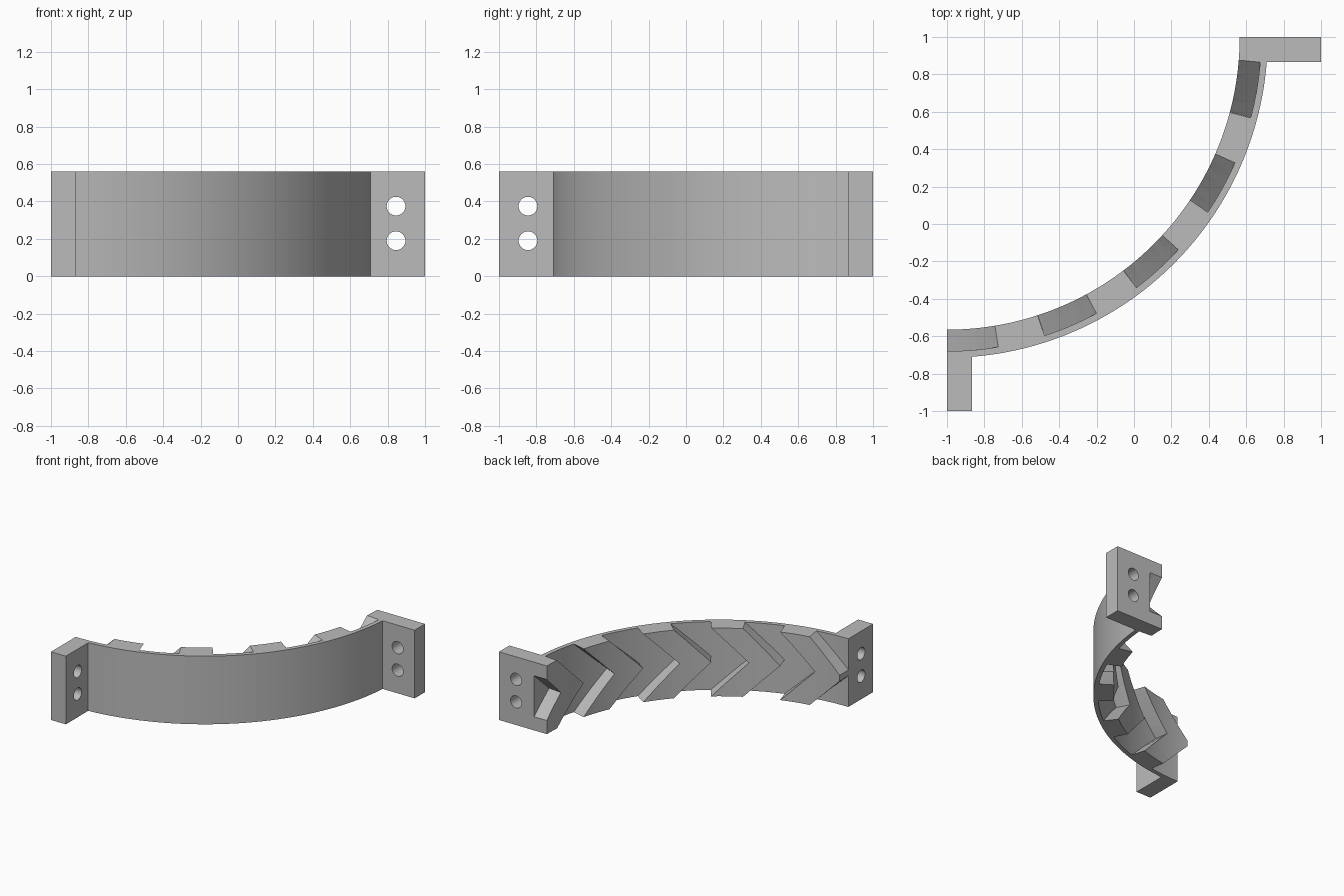
import bpy, bmesh, math
from mathutils import Matrix, Vector

if "Cube" in bpy.data.objects:
    bpy.data.objects.remove(bpy.data.objects["Cube"])

H = 0.56                      # height
R_IN, R_OUT, R_FLOOR = 1.565, 1.715, 1.68
T = 0.135                     # flange thickness
WIDTH, PITCH, START, SHIFT = 10.3, 19.0, -0.9, 10.3   # chevron grooves, degrees

grey = bpy.data.materials.new("plain grey")
grey.diffuse_color = (0.5, 0.5, 0.5, 1)
grey.use_nodes = True
grey.node_tree.nodes["Principled BSDF"].inputs["Base Color"].default_value = grey.diffuse_color


def polar(r, deg, z=0.0):
    """Point around the arc centre (-1, 1); 0 degrees is -y, 90 is +x."""
    a = math.radians(deg)
    return Vector((-1 + r * math.sin(a), 1 - r * math.cos(a), z))


def make_object(name, bm):
    bmesh.ops.recalc_face_normals(bm, faces=bm.faces)
    mesh = bpy.data.meshes.new(name)
    bm.to_mesh(mesh)
    bm.free()
    mesh.materials.append(grey)
    ob = bpy.data.objects.new(name, mesh)
    bpy.context.collection.objects.link(ob)
    return ob


# Bracket: curved band with a flange at each end, one extruded profile
N = 72
edge = math.degrees(math.asin(T / R_OUT))
pts = [polar(R_IN, 90 * i / N) for i in range(N + 1)]
pts += [Vector((1, 1, 0)), Vector((1, 1 - T, 0))]
pts += [polar(R_OUT, 90 - edge - (90 - 2 * edge) * i / N) for i in range(N + 1)]
pts += [Vector((-1 + T, -1, 0)), Vector((-1, -1, 0))]
bm = bmesh.new()
face = bm.faces.new([bm.verts.new(p) for p in pts])
ext = bmesh.ops.extrude_face_region(bm, geom=[face])
bmesh.ops.translate(bm, vec=(0, 0, H),
                    verts=[v for v in ext["geom"] if isinstance(v, bmesh.types.BMVert)])
bracket = make_object("curved_bracket", bm)

# Chevron groove cutters: curved sections stacked in z, leaning towards mid height
bm = bmesh.new()
LEVELS, SEG = 16, 6
for k in range(6):
    rings = []
    for j in range(LEVELS + 1):
        z = -0.02 + (H + 0.04) * j / LEVELS
        a0 = START + PITCH * k - SHIFT * (1 - abs(z - H / 2) / (H / 2))
        arc = [a0 + WIDTH * i / SEG for i in range(SEG + 1)]
        ring = [polar(R_FLOOR, a, z) for a in arc] + [polar(1.5, a, z) for a in reversed(arc)]
        rings.append([bm.verts.new(p) for p in ring])
    bm.faces.new(rings[0])
    bm.faces.new(rings[-1])
    n = len(rings[0])
    for lo, hi in zip(rings, rings[1:]):
        for i in range(n):
            m = (i + 1) % n
            bm.faces.new((lo[i], lo[m], hi[m], hi[i]))
bmesh.ops.triangulate(bm, faces=bm.faces)
grooves = make_object("groove_cutter", bm)

# Screw hole cutters, two through each flange
bm = bmesh.new()
for z in (0.19, 0.375):
    for loc, axis in (((0.845, 1 - T / 2, z), "X"), ((-1 + T / 2, -0.845, z), "Y")):
        bmesh.ops.create_cone(bm, cap_ends=True, segments=40, radius1=0.05, radius2=0.05, depth=0.3,
                              matrix=Matrix.Translation(loc) @ Matrix.Rotation(math.pi / 2, 4, axis))
holes = make_object("hole_cutter", bm)

# Cut, then smooth the curved faces
bpy.context.view_layer.objects.active = bracket
bracket.select_set(True)
for cutter in (grooves, holes):
    mod = bracket.modifiers.new("cut", "BOOLEAN")
    mod.operation, mod.solver, mod.object = "DIFFERENCE", "EXACT", cutter
    bpy.ops.object.modifier_apply(modifier=mod.name)
    bpy.data.objects.remove(cutter)
bpy.ops.object.shade_smooth_by_angle(angle=math.radians(25))
